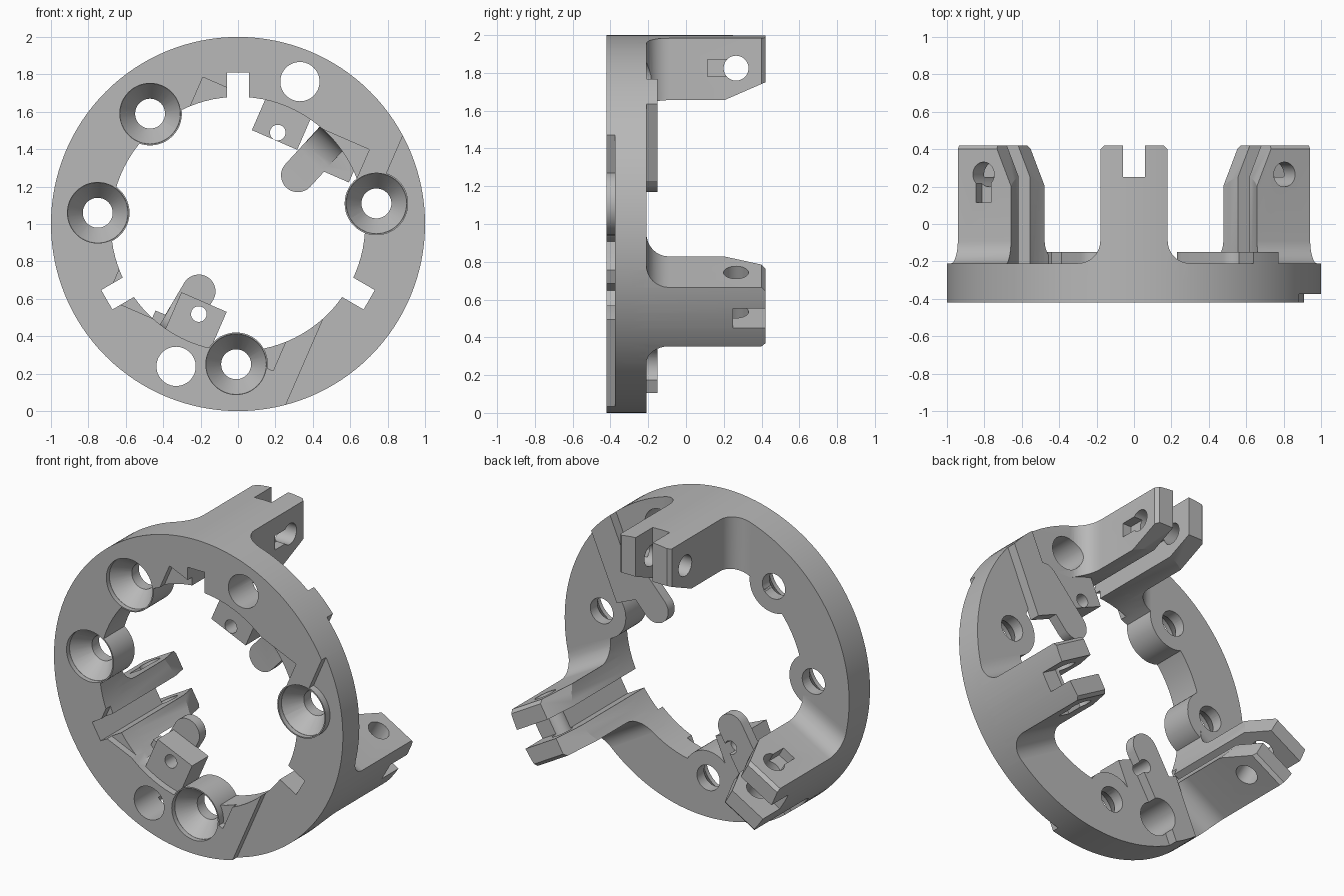
import bpy, bmesh
from math import sin, cos, pi, radians, atan2, hypot
from mathutils import Matrix, Vector

cube = bpy.data.objects.get("Cube")
if cube:
    bpy.data.objects.remove(cube, do_unlink=True)

grey = bpy.data.materials.new("plain_grey")
grey.use_nodes = True
grey.diffuse_color = (0.48, 0.48, 0.48, 1)
grey.node_tree.nodes["Principled BSDF"].inputs["Base Color"].default_value = (0.48, 0.48, 0.48, 1)

FRONT, BACK, STEP, RAISED = -0.42, -0.21, -0.375, -0.15
CENTRE = Vector((0, 0, 1))


def frame(p, q, h):
    """Matrix taking profile axes p, q and depth h to the world."""
    m = Matrix((p, q, h)).transposed().to_4x4()
    m.translation = CENTRE
    return m


def axes(angle):
    a = radians(angle)
    return Vector((cos(a), 0, sin(a))), Vector((-sin(a), 0, cos(a))), Vector((0, 1, 0))


def face_frame(angle=0):
    r, t, y = axes(angle)
    return frame(r, t, y)


def side_frame(angle):
    r, t, y = axes(angle)
    return frame(r, y, t)


def back_frame(angle):
    r, t, y = axes(angle)
    return frame(t, y, r)


def loft(name, m, pts0, h0, pts1, h1):
    bm = bmesh.new()
    a = [bm.verts.new(m @ Vector((p, q, h0))) for p, q in pts0]
    b = [bm.verts.new(m @ Vector((p, q, h1))) for p, q in pts1]
    bm.faces.new(a)
    bm.faces.new(b[::-1])
    for i in range(len(a)):
        j = (i + 1) % len(a)
        bm.faces.new((a[i], b[i], b[j], a[j]))
    bmesh.ops.recalc_face_normals(bm, faces=bm.faces)
    mesh = bpy.data.meshes.new(name)
    bm.to_mesh(mesh)
    bm.free()
    mesh.materials.append(grey)
    ob = bpy.data.objects.new(name, mesh)
    bpy.context.collection.objects.link(ob)
    return ob


def prism(name, m, pts, h0, h1):
    return loft(name, m, pts, h0, pts, h1)


def arc(cx, cy, r, a0, a1, n):
    return [(cx + r * cos(radians(a0 + (a1 - a0) * i / n)),
             cy + r * sin(radians(a0 + (a1 - a0) * i / n))) for i in range(n + 1)]


def circle(cx, cy, r, n=48):
    return arc(cx, cy, r, 0, 360, n)[:-1]


def rect(p0, p1, q0, q1):
    return [(p0, q0), (p1, q0), (p1, q1), (p0, q1)]


def combine(target, tool, operation):
    mod = target.modifiers.new("join", 'BOOLEAN')
    mod.operation, mod.solver, mod.object = operation, 'EXACT', tool
    bpy.context.view_layer.objects.active = target
    bpy.ops.object.modifier_apply(modifier=mod.name)
    bpy.data.objects.remove(tool, do_unlink=True)


def add(target, tool):
    combine(target, tool, 'UNION')


def cut(target, tool):
    combine(target, tool, 'DIFFERENCE')


FACE = face_frame()
TILT = 66.5
TILTED = face_frame(TILT)      # p runs along the tilted axis, q is 90 degrees on


def disc(name, r, h0, h1, cx=0, cy=0, n=48):
    return prism(name, FACE, circle(cx, cy, r, n), h0, h1)


# Ring with its front pocket and the lowered side segment
body = disc("mounting_ring", 1, FRONT, BACK, n=128)
cut(body, disc("bore", 0.68, -1, 1, n=96))
cut(body, prism("pocket", TILTED, rect(-0.645, 0.645, -0.485, 0.485), -1, STEP))
cut(body, prism("side_step", TILTED, rect(-1.2, 1.2, -1.2, -0.62), -1, STEP))

# Three rear lugs with flared feet, following the ring's curvature
foot = arc(0.30, -0.09, 0.12, 270, 180, 8)
lug_outline = [(0.30, -0.3)] + foot + [(0.18, 0.40), (0.16, 0.42)]
lug_outline += [(-p, q) for p, q in reversed(lug_outline)]
LUGS = (90, 210, 330)
for angle in LUGS:
    lug = prism("lug", back_frame(angle), lug_outline, 0.4, 1.2)
    combine(lug, disc("lug_outer", 1, -0.5, 0.5, n=128), 'INTERSECT')
    cut(lug, disc("lug_inner", 0.68, -0.6, 0.6, n=96))
    cut(lug, prism("lug_slope", side_frame(angle),
                   [(0.62, 0.12), (0.65, 0.19), (0.785, 0.5), (0.5, 0.5)], -0.4, 0.4))
    add(body, lug)

# Raised strips on the back
for u0, u1, v0, v1 in ((0.44, 1.2, -0.455, -0.28), (-1.2, -0.6, 0.05, 0.22)):
    strip = prism("strip", TILTED, rect(u0, u1, v0, v1), BACK - 0.01, RAISED)
    combine(strip, disc("strip_end", 1, -0.5, 0.5, n=128), 'INTERSECT')
    add(body, strip)

# Round-ended tabs with a curved web to the ring
for x, z, x1, z1 in ((0.32, 0.26, 0.54, 0.50), (-0.21, -0.36, -0.37, -0.63)):
    heading = atan2(z1 - z, x1 - x) * 180 / pi
    outline = arc(x, z, 0.09, heading + 90, heading + 270, 16)
    outline += arc(x1, z1, 0.09, heading - 90, heading + 90, 16)
    add(body, prism("tab", FACE, outline, BACK - 0.005, RAISED))
    r, t, y = axes(heading)
    offset = Vector((x, 0, z)).dot(t)
    web = [(0.74, BACK)] + arc(0.52, -0.375, 0.16, 90, 0, 8) + [(0.74, -0.375)]
    add(body, prism("web", side_frame(heading), web, offset - 0.088, offset + 0.088))

# Drilled blocks inside the bore
for u0, u1, hole in ((0.49, 0.72, 0.533), (-0.72, -0.455, -0.525)):
    block = prism("block", TILTED, rect(u0, u1, -0.132, 0.132), STEP, BACK)
    add(body, block)
    cut(body, prism("block_hole", TILTED, circle(hole, 0, 0.042, 24), -1, 0))

# Screw bosses with countersinks
SCREWS = ((-0.47, 0.59), (-0.75, 0.06), (0.74, 0.11), (-0.01, -0.75))
for x, z in SCREWS:
    add(body, disc("boss", 0.17, FRONT, BACK, x, z))
for x, z in SCREWS:
    cut(body, disc("screw_hole", 0.08, -1, 0, x, z))
    cut(body, disc("countersink_rim", 0.162, -1, FRONT + 0.03, x, z))
    cut(body, loft("countersink", FACE, circle(x, z, 0.162), FRONT + 0.029,
                   circle(x, z, 0.079), FRONT + 0.14))

# Large through holes
for side in (1, -1):
    cut(body, prism("through_hole", TILTED, circle(0.83 * side, 0, 0.105), -1, 1))

# Fork slots, pivot holes and nut pockets in the lugs
for angle in LUGS:
    side = side_frame(angle)
    cut(body, prism("fork_slot", side, [(0.55, -0.5), (0.81, -0.5), (0.81, 0.25),
                                        (1.1, 0.25), (1.1, 0.5), (0.55, 0.5)], -0.06, 0.06))
    cut(body, prism("pivot_hole", side, circle(0.825, 0.265, 0.066, 32), -0.3, 0.3))
    cut(body, prism("nut_pocket", side, rect(0.78, 0.87, 0.115, 0.265), -0.3, -0.12))

# Smooth the curved walls and keep the edges crisp
bpy.ops.object.select_all(action='DESELECT')
body.select_set(True)
bpy.context.view_layer.objects.active = body
bpy.ops.object.shade_smooth_by_angle(angle=radians(25))
